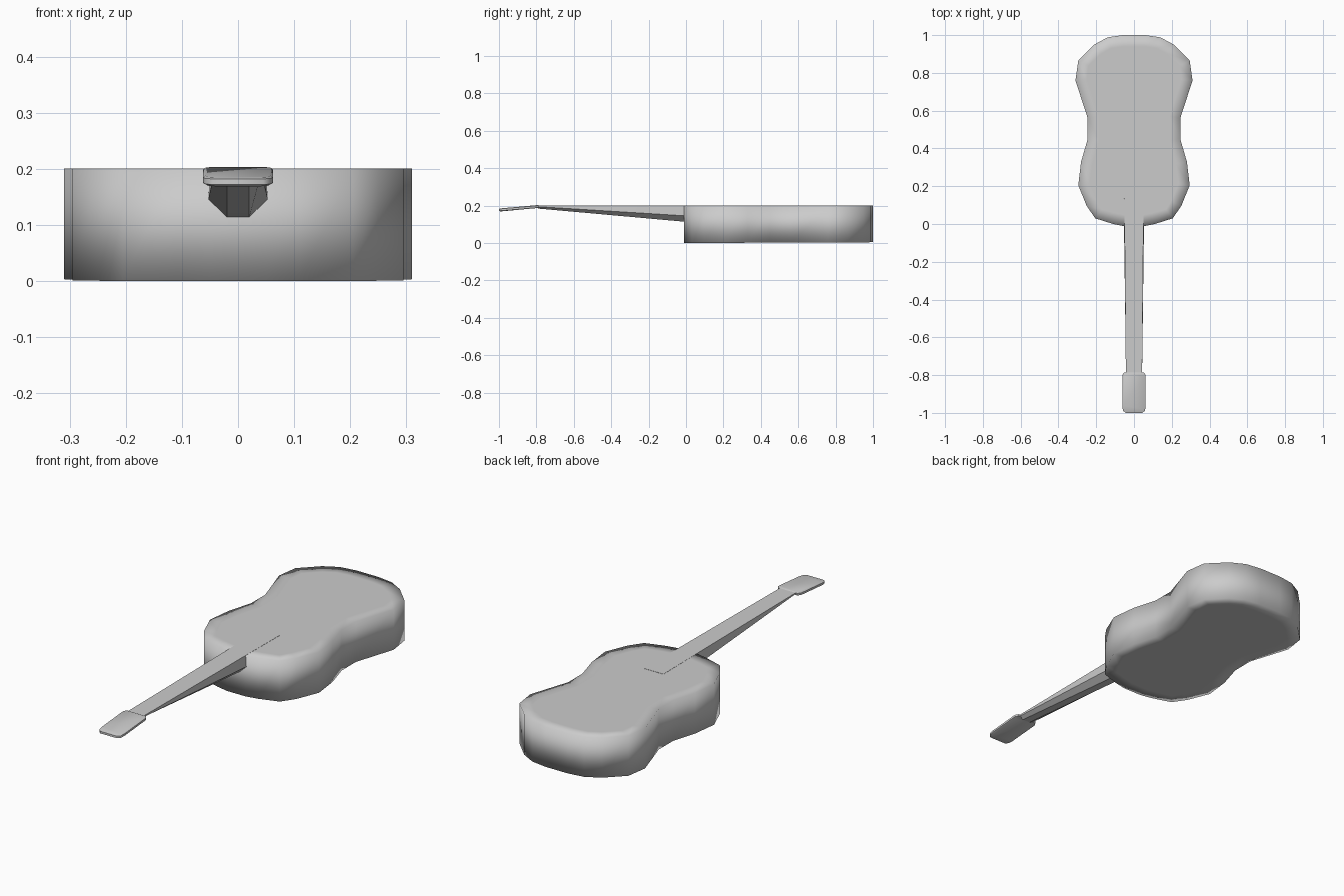
import bpy, bmesh, math

if "Cube" in bpy.data.objects:
    bpy.data.objects.remove(bpy.data.objects["Cube"])


def finish(bm, name, angle):
    bmesh.ops.recalc_face_normals(bm, faces=bm.faces)
    mesh = bpy.data.meshes.new(name)
    bm.to_mesh(mesh)
    bm.free()
    obj = bpy.data.objects.new(name, mesh)
    bpy.context.collection.objects.link(obj)
    bpy.ops.object.select_all(action='DESELECT')
    obj.select_set(True)
    bpy.context.view_layer.objects.active = obj
    if angle is None:
        bpy.ops.object.shade_smooth()
    else:
        bpy.ops.object.shade_smooth_by_angle(angle=math.radians(angle))
    return obj


def mirrored(half):
    """Close a right-hand half outline by reflecting it across x = 0."""
    return half + [(-x, v) for x, v in reversed(half)]


def loft(name, rings, angle):
    """Skin a list of equal-length 3D rings and cap both ends."""
    bm = bmesh.new()
    loops = [[bm.verts.new(p) for p in ring] for ring in rings]
    n = len(loops[0])
    for a, b in zip(loops, loops[1:]):
        for i in range(n):
            j = (i + 1) % n
            bm.faces.new((a[i], a[j], b[j], b[i]))
    caps = [bm.faces.new(loops[0]), bm.faces.new(loops[-1])]
    return bm, caps


# Body: figure-eight outline, smooth shaded over its rims
outline = mirrored([(0.05, -0.012), (0.11, 0.0), (0.205, 0.03), (0.25, 0.095),
                    (0.295, 0.205), (0.28, 0.33), (0.245, 0.45), (0.245, 0.56),
                    (0.31, 0.76), (0.295, 0.865), (0.21, 0.95), (0.14, 0.988),
                    (0.06, 1.0)])
bm, caps = loft("body", [[(x, y, 0.004 * max(y, 0)) for x, y in outline],
                         [(x, y, 0.2) for x, y in outline]], None)
bmesh.ops.recalc_face_normals(bm, faces=bm.faces)
for cap in caps:
    bmesh.ops.inset_region(bm, faces=[cap], thickness=0.06)
finish(bm, "body", None)

# Neck: flat fingerboard with a faceted back, deepening towards the heel
sections = [
    (-0.79, [(0.043, 0.2), (0.042, 0.194), (0.02, 0.184)]),
    (0.0, [(0.05, 0.2005), (0.053, 0.145), (0.02, 0.113)]),
    (0.25, [(0.053, 0.201), (0.053, 0.145), (0.02, 0.113)]),
]
bm, _ = loft("neck", [[(x, y, z) for x, z in mirrored(half)]
                      for y, half in sections], 35)
finish(bm, "neck", 35)

# Headstock: chamfered plate tilted back from the nut
plate = mirrored([(0.052, -0.785), (0.062, -0.80), (0.062, -0.965),
                  (0.058, -0.988), (0.045, -1.0)])


def tilted(inset, offset):
    k = 1 - inset
    return [(x * k, -0.8925 + (y + 0.8925) * k, 0.203 + 0.085 * (y + 0.785) + offset)
            for x, y in plate]


bm, _ = loft("headstock", [tilted(0.08, -0.016), tilted(0, -0.013),
                           tilted(0, -0.003), tilted(0.06, 0)], 35)
finish(bm, "headstock", 50)
